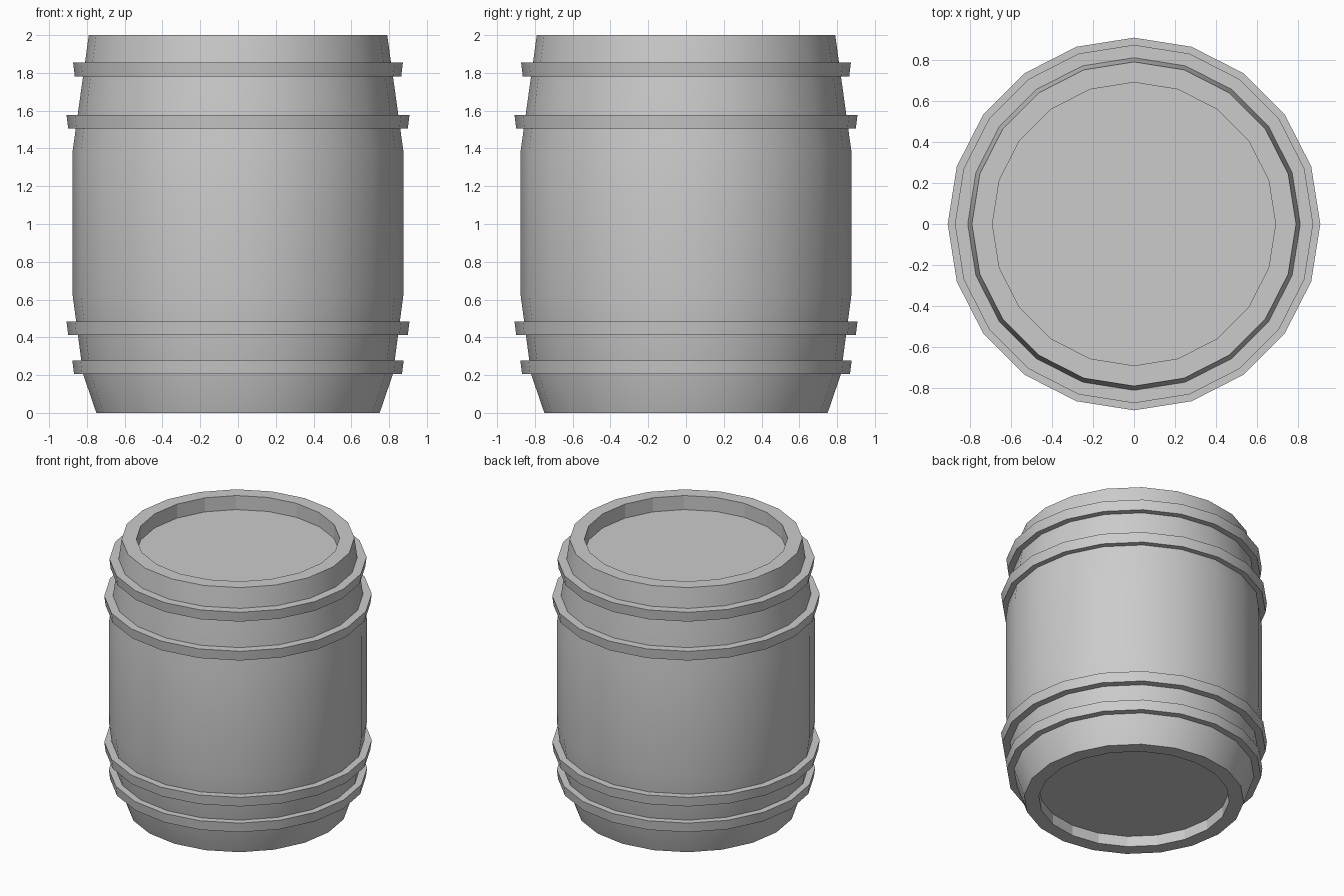
import bpy, bmesh, math

if "Cube" in bpy.data.objects:
    bpy.data.objects.remove(bpy.data.objects["Cube"])

SIDES = 20


def lathe(name, profile, closed=False):
    """Revolve an (r, z) profile around z, listed bottom to top on the outside."""
    bm = bmesh.new()
    rings = []
    for r, z in profile:
        rings.append([bm.verts.new((r * math.cos(math.tau * i / SIDES),
                                    r * math.sin(math.tau * i / SIDES), z))
                      for i in range(SIDES)])
    pairs = list(zip(rings, rings[1:]))
    if closed:
        pairs.append((rings[-1], rings[0]))
    for a, b in pairs:
        for i in range(SIDES):
            j = (i + 1) % SIDES
            bm.faces.new((a[i], a[j], b[j], b[i]))
    if not closed:
        bm.faces.new(rings[0][::-1])
        bm.faces.new(rings[-1])
    bmesh.ops.recalc_face_normals(bm, faces=bm.faces)
    mesh = bpy.data.meshes.new(name)
    bm.to_mesh(mesh)
    bm.free()
    obj = bpy.data.objects.new(name, mesh)
    bpy.context.collection.objects.link(obj)
    bpy.ops.object.select_all(action='DESELECT')
    obj.select_set(True)
    bpy.context.view_layer.objects.active = obj
    bpy.ops.object.shade_smooth_by_angle(angle=math.radians(30))
    return obj


# Staved body with a recessed head at both ends
body = lathe("barrel_body", [
    (0.65, 0.08), (0.65, 0.0), (0.75, 0.0), (0.82, 0.205), (0.875, 0.62),
    (0.875, 1.39), (0.79, 2.0), (0.69, 2.0), (0.69, 1.895)])

# The inner walls of the recesses are faceted
for face in body.data.polygons:
    c, n = face.center, face.normal
    if c.x * n.x + c.y * n.y < -0.1:
        face.use_smooth = False

# Hoops, slightly wider at their top edge: name, bottom z, top z, outer radius, inner radius
HOOPS = [
    ("hoop_bottom", 0.205, 0.277, 0.877, 0.81),
    ("hoop_lower", 0.412, 0.484, 0.908, 0.83),
    ("hoop_upper", 1.505, 1.578, 0.908, 0.83),
    ("hoop_top", 1.78, 1.854, 0.873, 0.80),
]
for name, z0, z1, outer, inner in HOOPS:
    lathe(name, [(inner, z0), (outer - 0.009, z0), (outer, z1), (inner, z1)], closed=True)
